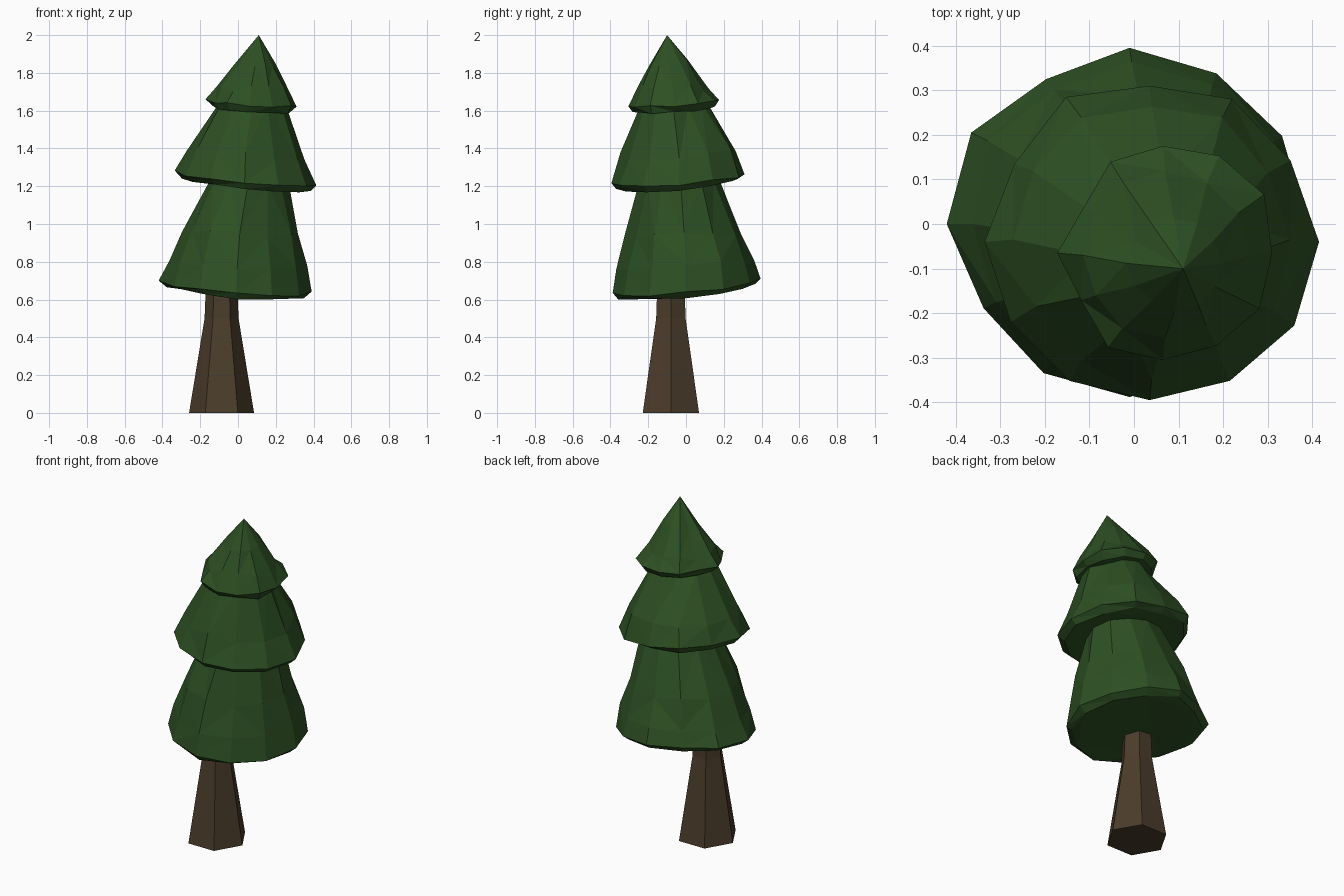
import bpy, bmesh, random
from math import cos, sin, pi
from mathutils import Vector

if "Cube" in bpy.data.objects:
    bpy.data.objects.remove(bpy.data.objects["Cube"])

random.seed(4)


def material(name, color):
    m = bpy.data.materials.new(name)
    m.diffuse_color = (*color, 1)
    m.use_nodes = True
    m.node_tree.nodes["Principled BSDF"].inputs["Base Color"].default_value = m.diffuse_color
    return m


def loft(name, rings, mat, apex=None, triangulate=False):
    """Skin closed rings of points from bottom to top, capping both ends."""
    bm = bmesh.new()
    loops = [[bm.verts.new(p) for p in ring] for ring in rings]
    n = len(loops[0])
    for a, b in zip(loops, loops[1:]):
        for i in range(n):
            j = (i + 1) % n
            bm.faces.new((a[i], a[j], b[j], b[i]))
    bm.faces.new(loops[0][::-1])
    top = loops[-1]
    if apex:
        tip = bm.verts.new(apex)
        for i in range(n):
            bm.faces.new((top[i], top[(i + 1) % n], tip))
    else:
        bm.faces.new(top)
    if triangulate:
        bmesh.ops.triangulate(bm, faces=bm.faces[:])
    bmesh.ops.recalc_face_normals(bm, faces=bm.faces[:])
    mesh = bpy.data.meshes.new(name)
    bm.to_mesh(mesh)
    bm.free()
    mesh.materials.append(mat)
    ob = bpy.data.objects.new(name, mesh)
    bpy.context.collection.objects.link(ob)
    return ob


def foliage(name, outline, tilt, levels, apex=None):
    """Irregular skirt; levels are (centre x, centre y, z, scale of outline)."""
    n = len(outline)
    mean = sum(outline) / n
    rings = []
    for k, (cx, cy, z, s) in enumerate(levels):
        fade = 1 if k < 2 else 0.4
        ring = []
        for i, r in enumerate(outline):
            jitter = 0 if k == 1 else random.uniform(-0.01, 0.01)
            r = (mean + (r - mean) * fade) * s + jitter
            a = 2 * pi * i / n
            x, y = r * cos(a), r * sin(a)
            dz = fade * (tilt[0] * x + tilt[1] * y)
            dz += random.uniform(-0.008, 0.008) if k < 2 else random.uniform(-0.02, 0.02)
            ring.append(Vector((cx + x, cy + y, z + dz)))
        rings.append(ring)
    return loft(name, rings, green, apex, True)


green = material("needles", (0.026, 0.08, 0.017))
brown = material("bark", (0.07, 0.045, 0.024))

# Hexagonal tapered trunk
trunk_rings = [[Vector((-0.087 + r * cos(i * pi / 3), -0.08 + r * sin(i * pi / 3), z))
                for i in range(6)]
               for z, r in ((0, 0.172), (0.5, 0.09), (0.75, 0.08))]
loft("trunk", trunk_rings, brown)

# Lower, middle and top tiers of foliage, with tilted hems
foliage("lower_tier",
        [.40, .395, .39, .395, .375, .41, .41, .378, .386, .388, .38, .385],
        (-0.08, 0.1),
        [(-.01, 0, .642, .91), (-.01, 0, .668, 1), (-.005, 0, .79, .92),
         (.01, -.01, .95, .785), (.055, -.03, 1.24, .53)])
foliage("middle_tier",
        [.38, .365, .37, .35, .375, .35, .37, .36, .36, .355, .36, .375],
        (-0.09, 0.08),
        [(.035, -.04, 1.212, .91), (.035, -.04, 1.242, 1),
         (.04, -.035, 1.37, .84), (.07, -.07, 1.64, .46)])
foliage("top_tier",
        [.245, .262, .252, .24, .236, .205, .237, .212, .245, .24, .24, .25],
        (-0.06, 0.06),
        [(.065, -.065, 1.608, .88), (.065, -.065, 1.642, 1),
         (.07, -.07, 1.72, .79), (.09, -.088, 1.85, .43)],
        (.11, -.1, 2.0))
